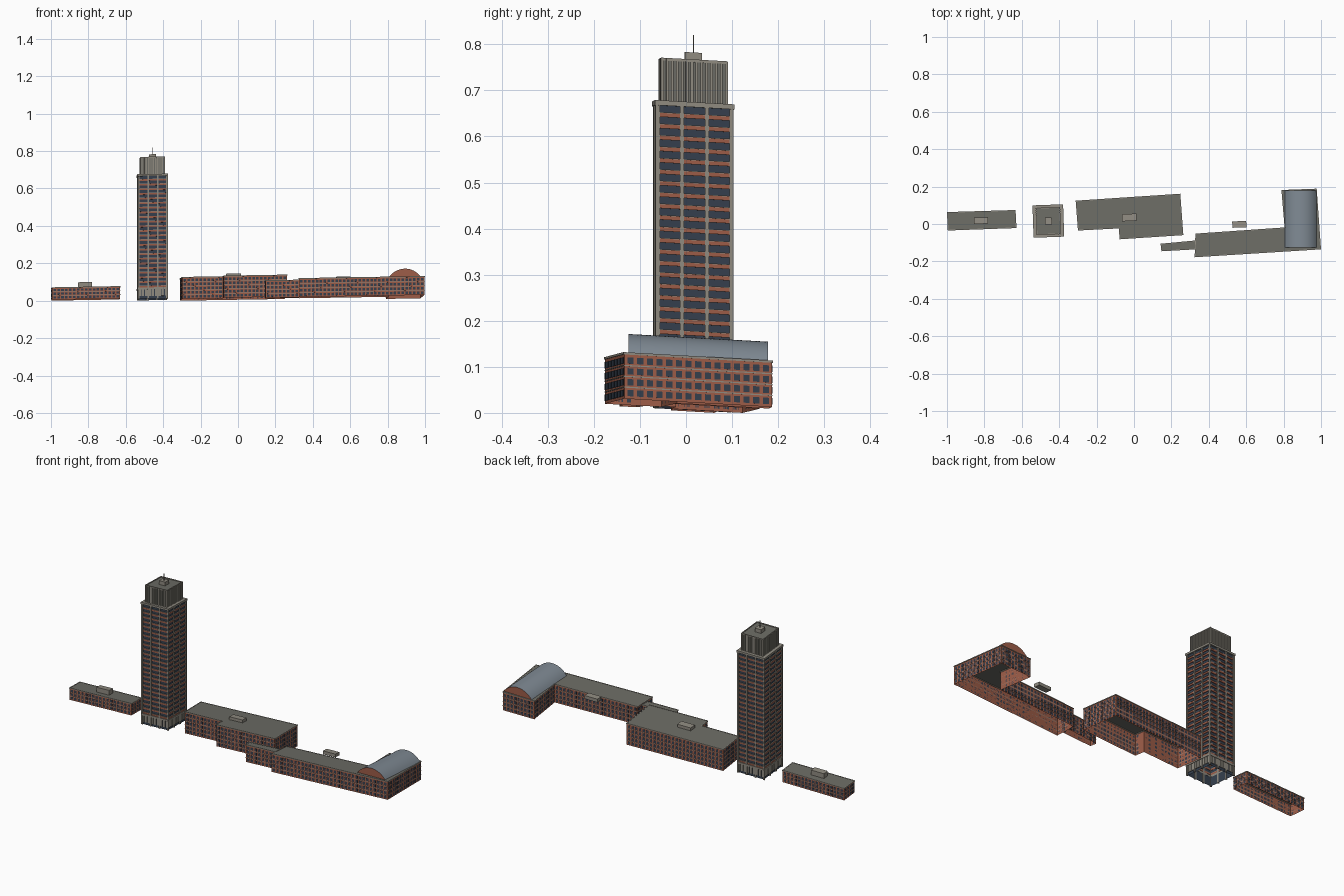
import bpy, bmesh, math
from mathutils import Vector

if "Cube" in bpy.data.objects:
    bpy.data.objects.remove(bpy.data.objects["Cube"])

SX, SY = 0.02, -0.055          # the site slopes gently, so every height is sheared


def mat(name, rgb):
    m = bpy.data.materials.new(name)
    m.diffuse_color = (*rgb, 1)
    m.use_nodes = True
    m.node_tree.nodes["Principled BSDF"].inputs["Base Color"].default_value = m.diffuse_color
    return m


BRICK = mat("brick", (0.34, 0.11, 0.065))
GLASS = mat("glass", (0.035, 0.05, 0.075))
STONE = mat("concrete", (0.28, 0.26, 0.22))
ROOF = mat("roofing", (0.15, 0.15, 0.13))
METAL = mat("vault_metal", (0.21, 0.25, 0.29))


def finish(bm, name, material, base):
    for v in bm.verts:
        v.co.z += base + SX * v.co.x + SY * v.co.y
    me = bpy.data.meshes.new(name)
    bm.to_mesh(me)
    bm.free()
    me.materials.append(material)
    ob = bpy.data.objects.new(name, me)
    bpy.context.collection.objects.link(ob)
    return ob


def frame(p, q):
    p, q = Vector(p), Vector(q)
    d = (q - p).normalized()
    return p, d, Vector((d.y, -d.x)), (q - p).length


def edges(poly):
    return [frame(poly[i], poly[(i + 1) % len(poly)]) for i in range(len(poly))]


def slab(bm, edge, s0, s1, o0, o1, z0, z1):
    # box placed along a wall: s runs along it, o is the outward offset
    p, d, n, _ = edge
    pts = [p + d * s + n * o for s, o in ((s0, o0), (s0, o1), (s1, o1), (s1, o0))]
    lo = [bm.verts.new((c.x, c.y, z0)) for c in pts]
    hi = [bm.verts.new((c.x, c.y, z1)) for c in pts]
    bm.faces.new(lo[::-1])
    bm.faces.new(hi)
    for i in range(4):
        j = (i + 1) % 4
        bm.faces.new((lo[i], lo[j], hi[j], hi[i]))
    bmesh.ops.recalc_face_normals(bm, faces=bm.faces[:])


def walls(bm, poly, z0, z1):
    for p, d, n, L in edges(poly):
        q = p + d * L
        bm.faces.new([bm.verts.new(c) for c in
                      ((p.x, p.y, z0), (q.x, q.y, z0), (q.x, q.y, z1), (p.x, p.y, z1))])


def flat(name, poly, z, base):
    bm = bmesh.new()
    bm.faces.new([bm.verts.new((x, y, z)) for x, y in poly])
    finish(bm, name, ROOF, base)


def rect(cx, cy, w, d, deg):
    a = math.radians(deg)
    c, s = math.cos(a), math.sin(a)
    return [(cx + x * c - y * s, cy + x * s + y * c) for x, y in
            ((-w / 2, d / 2), (-w / 2, -d / 2), (w / 2, -d / 2), (w / 2, d / 2))]


def block(name, poly, z0, z1, base, material=STONE):
    bm = bmesh.new()
    e = frame(poly[1], poly[2])
    slab(bm, e, 0, e[3], -(Vector(poly[0]) - Vector(poly[1])).length, 0, z0, z1)
    finish(bm, name, material, base)


def low_block(name, poly, h, floors, base):
    # brick shell, open underneath, with window grid and string courses
    bm = bmesh.new()
    walls(bm, poly, 0, h)
    finish(bm, name + "_walls", BRICK, base)
    flat(name + "_roof", poly, h, base)
    win, trim = bmesh.new(), bmesh.new()
    step = (h - 0.006) / floors
    for e in edges(poly):
        L = e[3]
        n = max(1, round((L - 0.006) / 0.021))
        pitch = (L - 0.006) / n
        for f in range(floors):
            z = f * step + 0.006
            for i in range(n):
                s = 0.003 + (i + 0.5) * pitch
                slab(win, e, s - 0.0067, s + 0.0067, 0, 0.0008, z, z + step * 0.58)
            if f:
                slab(trim, e, 0, L, 0, 0.0012, f * step + 0.0005, f * step + 0.003)
        slab(trim, e, -0.0015, L + 0.0015, -0.002, 0.0018, h - 0.004, h + 0.001)
    finish(win, name + "_windows", GLASS, base)
    finish(trim, name + "_trim", STONE, base)


# Low brick buildings
low_block("west_block", [(-.998, .062), (-.994, -.033), (-.63, -.02), (-.635, .073)],
          0.065, 3, 0.0235)
low_block("middle_block", [(-.31, .123), (-.298, -.033), (-.08, -.022), (-.075, -.08),
                           (.262, -.058), (.246, .16)], 0.117, 5, 0.013)
low_block("east_block", [(.33, -.053), (.326, -.176), (.998, -.134), (.975, .187),
                         (.79, .18), (.807, -.02)], 0.1, 4, 0.0035)
low_block("link_wing", [(.144, -.107), (.148, -.144), (.327, -.134), (.327, -.09)],
          0.094, 4, 0.0035)

# Rooftop plant rooms
block("west_plant_room", rect(-.818, .018, .075, .034, 2), 0.066, 0.092, 0.0235)
block("middle_plant_room", rect(-.025, .035, .078, .038, 3), 0.117, 0.133, 0.013)
block("east_plant_room", rect(.563, -.002, .075, .034, 2), 0.095, 0.113, 0.0035)

# Barrel vault over the east end
x0, x1, y0, y1, zb, rise = 0.808, 0.975, -0.125, 0.178, 0.1, 0.043
hw = (x1 - x0) / 2
R = (hw * hw + rise * rise) / (2 * rise)
half = math.asin(hw / R)
arc = [((x0 + x1) / 2 + R * math.sin(t), zb + rise - R + R * math.cos(t))
       for t in (half * (2 * i / 20 - 1) for i in range(21))]
bm = bmesh.new()
rows = [[bm.verts.new((x, y, z)) for x, z in arc] for y in (y0, y1)]
for i in range(20):
    f = bm.faces.new((rows[0][i], rows[0][i + 1], rows[1][i + 1], rows[1][i]))
    f.smooth = True
finish(bm, "vault_roof", METAL, 0.0035)
bm = bmesh.new()
bm.faces.new([bm.verts.new((x, y0, z)) for x, z in arc][::-1])
bm.faces.new([bm.verts.new((x, y1, z)) for x, z in arc])
finish(bm, "vault_gables", BRICK, 0.0035)

# Tower
TB, CX, CY, DEG = 0.017, -0.458, 0.016, 2
body = rect(CX, CY, .16, .169, DEG)
crown = rect(CX, CY, .13, .144, DEG)
Z0, Z1, FLOORS = 0.06, 0.655, 24

bm = bmesh.new()
walls(bm, rect(CX, CY, .147, .156, DEG), 0, Z1)
finish(bm, "tower_glazing", GLASS, TB)

piers, bricks, sills, base = (bmesh.new() for _ in range(4))
step = (Z1 - Z0) / FLOORS
for e in edges(body):
    L = e[3]
    for c in (0.0045, L / 3 + 0.001, 2 * L / 3 - 0.001, L - 0.0045):
        slab(piers, e, c - 0.0042, c + 0.0042, -0.009, 0, 0, Z1)
    for f in range(FLOORS):
        z = Z0 + f * step
        slab(bricks, e, 0.006, L - 0.006, -0.008, -0.003, z, z + 0.0085)
        slab(sills, e, 0.006, L - 0.006, -0.008, -0.002, z + 0.0085, z + 0.0102)
    # podium panels and band
    for i in range(9):
        w = L / 9
        slab(base, e, i * w + 0.002, (i + 1) * w - 0.002, -0.006, -0.002, 0.014, 0.05)
    slab(base, e, 0, L, -0.007, 0.001, 0.05, Z0)
finish(piers, "tower_piers", STONE, TB)
finish(bricks, "tower_spandrels", BRICK, TB)
finish(sills, "tower_sills", STONE, TB)
finish(base, "tower_base", STONE, TB)
block("tower_ledge", rect(CX, CY, .164, .173, DEG), Z1, 0.666, TB)

# Ribbed crown
bm = bmesh.new()
walls(bm, rect(CX, CY, .124, .138, DEG), 0.665, 0.756)
finish(bm, "crown_walls", ROOF, TB)
flat("crown_roof", crown, 0.755, TB)
fins = bmesh.new()
for e in edges(crown):
    L = e[3]
    for i in range(14):
        s = 0.003 + i * (L - 0.006) / 13
        slab(fins, e, s - 0.0028, s + 0.0028, -0.004, 0.001, 0.665, 0.758)
    slab(fins, e, 0, L, -0.004, 0, 0.753, 0.759)
finish(fins, "crown_fins", STONE, TB)
block("tower_plant_room", rect(CX, CY, .037, .037, DEG), 0.755, 0.775, TB)
block("antenna", rect(CX, CY, .0022, .0022, DEG), 0.775, 0.813, TB)
